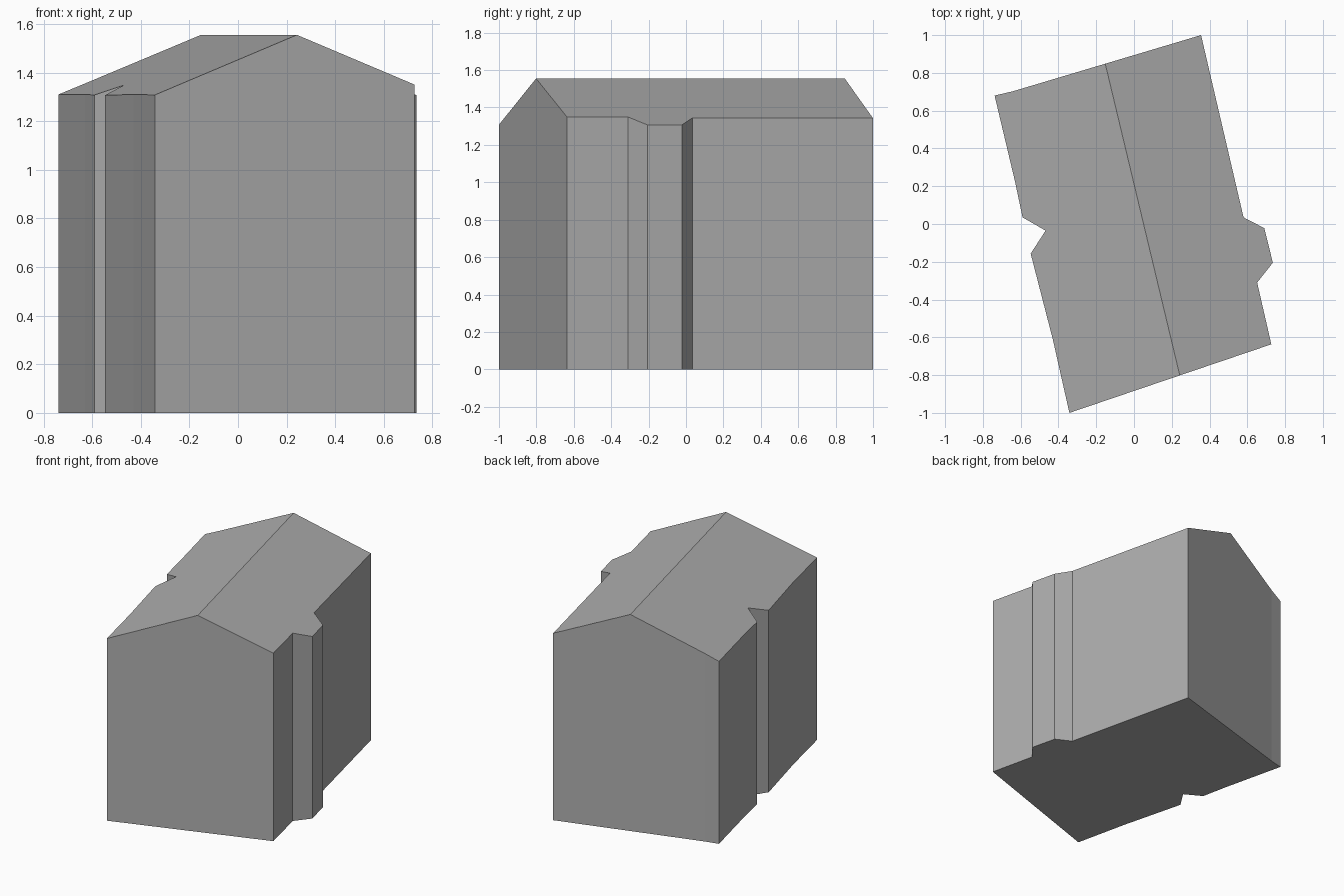
import bpy
import bmesh
from mathutils import Vector

cube = bpy.data.objects.get("Cube")
if cube:
    bpy.data.objects.remove(cube, do_unlink=True)

# Flat grey for the whole building
grey = bpy.data.materials.new("plain_grey")
grey.use_nodes = True
colour = (0.42, 0.42, 0.42, 1)
grey.diffuse_color = colour
grey.node_tree.nodes["Principled BSDF"].inputs["Base Color"].default_value = colour

# Footprint: front wall, right bay, back wall, left notch
footprint = [(-0.342, -1.0), (0.727, -0.637), (0.652, -0.31), (0.735, -0.205),
             (0.69, -0.022), (0.58, 0.035), (0.355, 1.0), (-0.64, 0.703),
             (-0.738, 0.68), (-0.63, 0.225), (-0.59, 0.035), (-0.468, -0.035),
             (-0.547, -0.157), (-0.43, -0.61)]
ridge_front, ridge_back = Vector((0.242, -0.8, 0)), Vector((-0.152, 0.848, 0))
ridge_height, slope = 1.555, 0.402
along = (ridge_back - ridge_front).normalized()
across = Vector((along.y, -along.x, 0))

# Walls: extrude the footprint
bm = bmesh.new()
floor = bm.faces.new([bm.verts.new((x, y, 0)) for x, y in footprint])
solid = bmesh.ops.extrude_face_region(bm, geom=[floor], use_keep_orig=True)["geom"]
top = next(g for g in solid if isinstance(g, bmesh.types.BMFace))
bmesh.ops.translate(bm, vec=(0, 0, 1), verts=top.verts[:])

# Gable roof: split the top along the ridge, then slope it down to both sides
bmesh.ops.bisect_plane(bm, geom=[top] + top.edges[:] + top.verts[:],
                       plane_co=ridge_front, plane_no=across)
for v in bm.verts:
    if v.co.z > 0.5:
        v.co.z = ridge_height - slope * abs((v.co - ridge_front).dot(across))

bmesh.ops.recalc_face_normals(bm, faces=bm.faces[:])
mesh = bpy.data.meshes.new("gabled_building")
bm.to_mesh(mesh)
bm.free()
mesh.materials.append(grey)
building = bpy.data.objects.new("gabled_building", mesh)
bpy.context.collection.objects.link(building)
